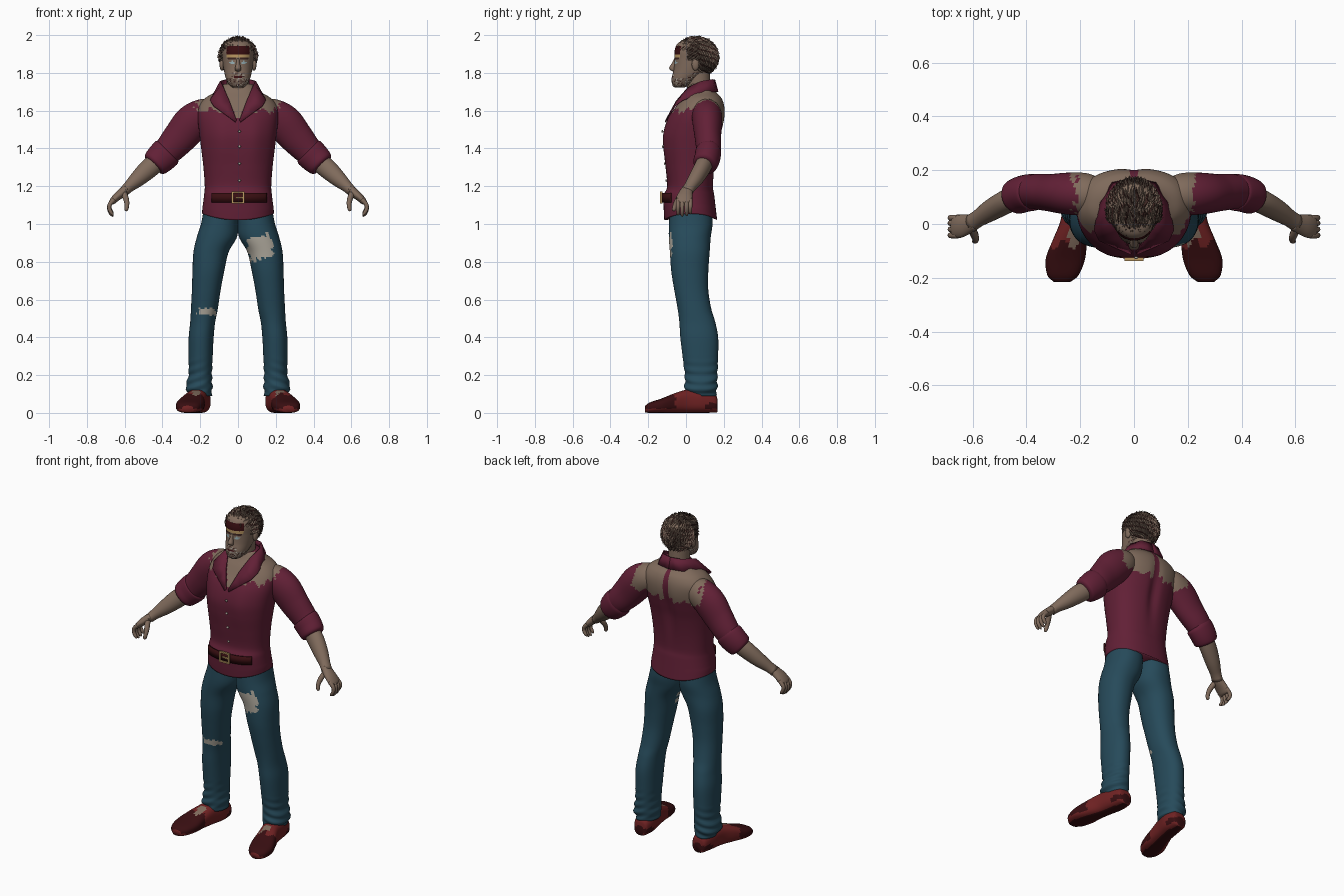
import bpy, bmesh, math, random
from mathutils import Vector, Matrix

if "Cube" in bpy.data.objects:
    bpy.data.objects.remove(bpy.data.objects["Cube"])
random.seed(4)

# ---- colours (sRGB 0-255 converted to linear) ----
PALETTE = {"shirt_red": (98, 32, 54), "denim": (38, 74, 90), "skin": (128, 107, 92),
           "dark_leather": (56, 14, 17), "red_leather": (112, 34, 35), "pale_cloth": (172, 166, 154),
           "hair_brown": (112, 94, 82), "hair_dark": (62, 38, 34), "gold": (190, 155, 100),
           "eye_grey": (150, 175, 180)}
NAMES = list(PALETTE)
MATS = []
for nm, c in PALETTE.items():
    m = bpy.data.materials.new(nm)
    m.diffuse_color = [((v / 255 + .055) / 1.055) ** 2.4 for v in c] + [1]
    m.use_nodes = True
    m.node_tree.nodes["Principled BSDF"].inputs["Base Color"].default_value = m.diffuse_color
    MATS.append(m)
SHIRT, DENIM, SKIN, DARK, RED, PALE, HAIR, HAIRD, GOLD, EYE = range(10)


def finish(bm, name, mat, rule=None, smooth=True):
    bmesh.ops.recalc_face_normals(bm, faces=bm.faces)
    for f in bm.faces:
        f.smooth = smooth
        f.material_index = mat if rule is None else rule(f.calc_center_median())
    me = bpy.data.meshes.new(name)
    bm.to_mesh(me)
    bm.free()
    for m in MATS:
        me.materials.append(m)
    ob = bpy.data.objects.new(name, me)
    bpy.context.collection.objects.link(ob)
    return ob


def smooth_path(pts, step):
    """Catmull-Rom resampling of tuples of any length."""
    P = [Vector(p) for p in pts]
    P = [P[0] * 2 - P[1]] + P + [P[-1] * 2 - P[-2]]
    out = []
    for i in range(1, len(P) - 2):
        a, b, c, d = P[i - 1:i + 3]
        k = max(1, math.ceil((c - b).length / step))
        for j in range(k):
            t = j / k
            out.append(.5 * (2 * b + (c - a) * t + (2 * a - 5 * b + 4 * c - d) * t * t + (3 * b - a - 3 * c + d) * t ** 3))
    return out + [P[-2]]


def spow(v, e):
    return math.copysign(abs(v) ** e, v)


def loft(name, rings, mat, n=24, step=.02, axes=None, e=1, side=1, rule=None, warp=None):
    """Skin rings of (x, y, z, radius_u, radius_v); axes fixed or following the path."""
    R = smooth_path(rings, step)
    C = [Vector(r[:3]) for r in R]
    bm = bmesh.new()
    loops = []
    for i, r in enumerate(R):
        if axes:
            u, v = map(Vector, axes)
        else:
            t = (C[min(i + 1, len(C) - 1)] - C[max(i - 1, 0)]).normalized()
            v = (Vector((0, 1, 0)) - t * t.y).normalized()
            u = v.cross(t)
        loop = []
        for k in range(n):
            a = 2 * math.pi * k / n
            p = C[i] + u * max(r[3], .001) * spow(math.cos(a), e) + v * max(r[4], .001) * spow(math.sin(a), e)
            if warp:
                p = warp(p)
            loop.append(bm.verts.new((p.x * side, p.y, p.z)))
        loops.append(loop)
    for A, B in zip(loops, loops[1:]):
        for k in range(n):
            bm.faces.new((A[k], A[(k + 1) % n], B[(k + 1) % n], B[k]))
    bm.faces.new(loops[0])
    bm.faces.new(loops[-1])
    return finish(bm, name, mat, rule)


def ribbon(name, ea, eb, mat, thick, side=1):
    bm = bmesh.new()
    A, B = ([bm.verts.new((p[0] * side, p[1], p[2])) for p in E] for E in (ea, eb))
    for i in range(len(A) - 1):
        bm.faces.new((A[i], A[i + 1], B[i + 1], B[i]))
    ob = finish(bm, name, mat)
    mod = ob.modifiers.new("thickness", "SOLIDIFY")
    mod.thickness, mod.offset = thick, 0


def ball(name, loc, scale, mat):
    bm = bmesh.new()
    bmesh.ops.create_uvsphere(bm, u_segments=16, v_segments=10, radius=1,
                              matrix=Matrix.LocRotScale(Vector(loc), None, Vector(scale)))
    finish(bm, name, mat)


def box(name, loc, size, mat):
    bm = bmesh.new()
    bmesh.ops.create_cube(bm, size=1, matrix=Matrix.LocRotScale(Vector(loc), None, Vector(size)))
    finish(bm, name, mat, smooth=False)


XY, XZ = ((1, 0, 0), (0, 1, 0)), ((1, 0, 0), (0, 0, 1))

# ---- shirt, with torn shoulders and open neck ----
def shirt_rule(c):
    x, y, z = abs(c.x), c.y, c.z
    rag = .012 * math.sin(70 * c.x + 31 * z) + .01 * math.sin(140 * c.x + 90 * y + 50 * z)
    if y < .06 and z > 1.54 and x < .06 * (z - 1.54) / .13:
        return SKIN
    low, inner = (1.525, .012) if y > .11 else (1.6, .085)
    return SKIN if z > low + rag and inner < x < .225 + rag else SHIRT

def shirt_warp(p):
    if p.z < 1.1:   # hem rises at the sides
        p.z += .035 * (p.x / .19) ** 2 * min(1, (1.1 - p.z) / .08)
    band = math.exp(-((p.z - 1.45) / .15) ** 2)
    if p.y > .08:   # spine groove
        p.y -= .018 * band * math.exp(-(p.x / .03) ** 2)
    elif p.y < 0:   # chest
        p.y -= .008 * band * math.exp(-((abs(p.x) - .09) / .05) ** 2)
    return p

torso = [(1.02, .025, .19, .14), (1.08, .02, .188, .138), (1.15, .016, .18, .134), (1.2, .022, .176, .122),
         (1.3, .022, .183, .13), (1.4, .025, .195, .143), (1.48, .035, .205, .153), (1.56, .055, .213, .15),
         (1.62, .075, .208, .13), (1.665, .082, .175, .108), (1.70, .08, .12, .08), (1.74, .08, .075, .06)]
loft("shirt", [(0, cy, z, rx, ry) for z, cy, rx, ry in torso], SHIRT, 112, .01, XY, .86, 1, shirt_rule, shirt_warp)

# ---- collar, buttons, belt and buckle ----
inner = [(0, .15, 1.765), (.06, .135, 1.765), (.092, .08, 1.755), (.075, .01, 1.72), (.045, -.05, 1.65), (.008, -.105, 1.55)]
outer = [(0, .168, 1.70), (.08, .152, 1.70), (.125, .08, 1.69), (.148, -.02, 1.655), (.13, -.06, 1.625), (.014, -.11, 1.54)]
for s in (-1, 1):
    ribbon("collar", [p for a, b in zip(inner, inner[1:]) for p in (a, Vector(a).lerp(Vector(b), .5))] + [inner[-1]],
           [p for a, b in zip(outer, outer[1:]) for p in (a, Vector(a).lerp(Vector(b), .5))] + [outer[-1]], SHIRT, .008, s)
for z, y in ((1.49, -.125), (1.41, -.122), (1.32, -.112), (1.23, -.104)):
    ball("button", (.008, y, z), (.007, .005, .007), PALE)
edge = []
for k in range(25):
    a = math.radians(225 + 96 * k / 24)
    edge.append((.186 * spow(math.cos(a), .86), .016 + .141 * spow(math.sin(a), .86)))
ribbon("belt", [(x, y, 1.115) for x, y in edge], [(x, y, 1.165) for x, y in edge], DARK, .008)
for dx, dz, w, h in ((-.03, 0, .01, .062), (.03, 0, .01, .062), (0, .028, .06, .009), (0, -.028, .06, .009), (.006, 0, .04, .008)):
    box("buckle", (dx, -.131, 1.14 + dz), (w, .012, h), GOLD)

# ---- jeans with torn thigh and knee ----
def jean_rule(c):
    rag = .012 * math.sin(110 * c.z + 20 * c.x) + .008 * math.sin(210 * c.x + 80 * c.z)
    thigh = ((c.x - .118) / .068) ** 4 + ((c.z - .875 - .15 * (c.x - .118)) / .066) ** 4 < 1 + rag * 35
    knee = -.215 < c.x + rag < -.12 and abs(c.z - .536 - rag * .5) < .014
    return PALE if c.y < .02 and (thigh or knee) else DENIM

def jean_warp(p):
    k = .004 * math.sin(p.z * 130 + p.x * 40) * max(0, min(1, (.3 - p.z) / .15))
    p.y += k if p.y > .08 else -k
    p.x += k
    return p

leg = [(1.08, .093, .088, .025, .11), (1.0, .098, .098, .025, .115), (.93, .112, .106, .02, .111),
       (.85, .143, .093, .02, .105), (.75, .157, .084, .02, .098), (.65, .168, .076, .028, .09),
       (.55, .178, .071, .045, .089), (.48, .187, .066, .06, .095), (.4, .195, .066, .07, .1),
       (.3, .198, .064, .076, .094), (.2, .2, .062, .08, .086), (.14, .206, .07, .079, .086), (.09, .2, .06, .078, .08)]
shoe = [(.198, .168, .035, .025, .03), (.199, .155, .05, .045, .048), (.203, .09, .062, .058, .062), (.218, .01, .062, .056, .062),
        (.238, -.06, .052, .064, .052), (.255, -.13, .038, .073, .038), (.264, -.19, .028, .058, .028), (.267, -.216, .02, .03, .018)]

def shoe_rule(c):
    if c.z < .022:
        return RED if c.z > .004 else DARK
    if c.y < -.075 + .02 * math.sin(c.x * 90):
        return DARK
    if c.y < -.02 and c.z > .075 and abs(abs(c.x) - .222) < .022:
        return SKIN
    return DARK if c.y > .1 and c.z < .05 else RED

# ---- arms ----
sleeve = [(.12, .1, 1.6, .06, .06), (.18, .11, 1.58, .085, .078), (.243, .113, 1.535, .097, .078), (.305, .116, 1.462, .09, .07),
          (.36, .12, 1.4, .079, .066), (.40, .115, 1.36, .07, .06)]
cuff = [(.368, .118, 1.388, .07, .06), (.376, .118, 1.38, .083, .068), (.41, .112, 1.347, .081, .068),
        (.44, .1, 1.318, .072, .064), (.448, .097, 1.31, .055, .05)]
forearm = [(.42, .105, 1.335, .05, .045), (.47, .085, 1.295, .052, .044), (.53, .052, 1.24, .043, .04),
           (.58, .02, 1.195, .03, .032), (.605, .003, 1.17, .027, .034)]
palm = [(.592, .008, 1.185, .024, .03), (.615, 0, 1.165, .024, .036), (.645, -.008, 1.14, .021, .043),
        (.668, -.01, 1.115, .016, .042), (.672, -.01, 1.105, .008, .034)]
thumb = [(.605, -.015, 1.165, .016, .016), (.592, -.042, 1.13, .015, .015), (.588, -.058, 1.1, .012, .012),
         (.592, -.064, 1.075, .01, .01), (.594, -.065, 1.068, .003, .003)]

for s in (-1, 1):
    loft("jeans_leg", [(cx, cy, z, rx, ry) for z, cx, rx, cy, ry in leg], DENIM, 72, .01, XY, .92, s, jean_rule, jean_warp)
    loft("shoe", shoe, RED, 40, .01, XZ, .75, s, shoe_rule)
    loft("sleeve", sleeve, SHIRT, 56, .01, side=s, rule=shirt_rule)
    loft("rolled_cuff", cuff, SHIRT, 32, .01, side=s)
    loft("forearm", forearm, SKIN, 24, side=s)
    loft("palm", palm, SKIN, 20, .01, side=s)
    loft("thumb", thumb, SKIN, 10, .01, side=s)
    for y, d in ((-.042, 0), (-.02, -.007), (.003, -.004), (.023, .006)):
        loft("finger", [(.655, y, 1.13, .012, .012), (.678, y, 1.105, .0115, .0115), (.681, y, 1.08 + d, .0105, .0105),
                        (.668, y, 1.056 + d, .009, .009), (.66, y, 1.047 + d, .003, .003)], SKIN, 10, .01, side=s)
    ball("ear", (.085 * s, .05, 1.845), (.013, .02, .033), SKIN)

# ---- neck and head with face colours ----
loft("neck", [(0, .08, 1.6, .075, .07), (0, .07, 1.7, .062, .062), (0, .06, 1.82, .06, .065)], SKIN, 32, .02, XY)

def face_rule(c):
    x, y, z = abs(c.x), c.y, c.z
    if y < .0 and x < .06:
        if 1.9 < z < 1.94:
            return DARK
        if 1.882 < z <= 1.9:
            return GOLD
        if .012 < x < .055 and 1.868 < z <= 1.882:
            return HAIRD
        if ((x - .032) / .014) ** 2 + ((z - 1.855) / .007) ** 2 < 1:
            return EYE
        if abs(z - 1.778) < .005 and x < .024:
            return DARK
    if y < .07 and z < 1.775 + .5 * max(0, y + .01) or (y < 0 and x < .035 and 1.78 < z < 1.8):
        return random.choice((HAIR, HAIR, SKIN, PALE, HAIRD))
    return SKIN

head = [(1.722, -.035, .025, .025), (1.735, -.025, .046, .047), (1.77, -.002, .064, .074), (1.82, .03, .076, .095),
        (1.87, .045, .082, .106), (1.92, .05, .085, .11), (1.96, .05, .07, .09), (1.98, .05, .03, .04)]
loft("head", [(0, cy, z, rx, ry) for z, cy, rx, ry in head], SKIN, 64, .006, XY, .92, 1, face_rule)
loft("nose", [(0, -.052, 1.876, .008, .01), (0, -.062, 1.85, .01, .014), (0, -.072, 1.825, .016, .018),
              (0, -.066, 1.812, .014, .012), (0, -.06, 1.806, .004, .004)], SKIN, 16, .008, XY)

# ---- hair: cap plus swept tufts ----
HC, HR = Vector((0, .054, 1.885)), Vector((.096, .112, .1))

def hairy(p):
    return p.z > 1.918 or (p.y > .005 and p.z > 1.87) or (p.y > .065 and p.z > 1.765)

bm = bmesh.new()
bmesh.ops.create_uvsphere(bm, u_segments=48, v_segments=32, radius=1, matrix=Matrix.LocRotScale(HC, None, HR))
bmesh.ops.delete(bm, geom=[f for f in bm.faces if not hairy(f.calc_center_median())], context="FACES")
finish(bm, "hair_cap", HAIR)
for nm, mat, keep in (("hair_tufts", HAIR, 0), ("dark_hair_tufts", HAIRD, 1)):
    bm = bmesh.new()
    for i in range(1100):
        z = 1 - 2 * (i + .5) / 1100
        a = i * 2.39996
        d = Vector((math.cos(a) * math.sqrt(1 - z * z), math.sin(a) * math.sqrt(1 - z * z), z))
        p = HC + Vector(d * HR)
        if (i % 3 == 0) != bool(keep) or not hairy(p):
            continue
        sweep = Vector((random.uniform(-.3, .3), .5, -.7 if d.y > 0 else .3))
        sweep = (sweep - d * sweep.dot(d)).normalized()
        w = d.cross(sweep) * random.uniform(.005, .008)
        tip = p + sweep * random.uniform(.018, .03) + d * random.uniform(.006, .014)
        v = [bm.verts.new(q) for q in (p + w, p - w, p + d * .007 - sweep * .004, tip)]
        for t in ((0, 1, 2), (0, 2, 3), (2, 1, 3), (1, 0, 3)):
            bm.faces.new([v[k] for k in t])
    finish(bm, nm, mat, smooth=False)
